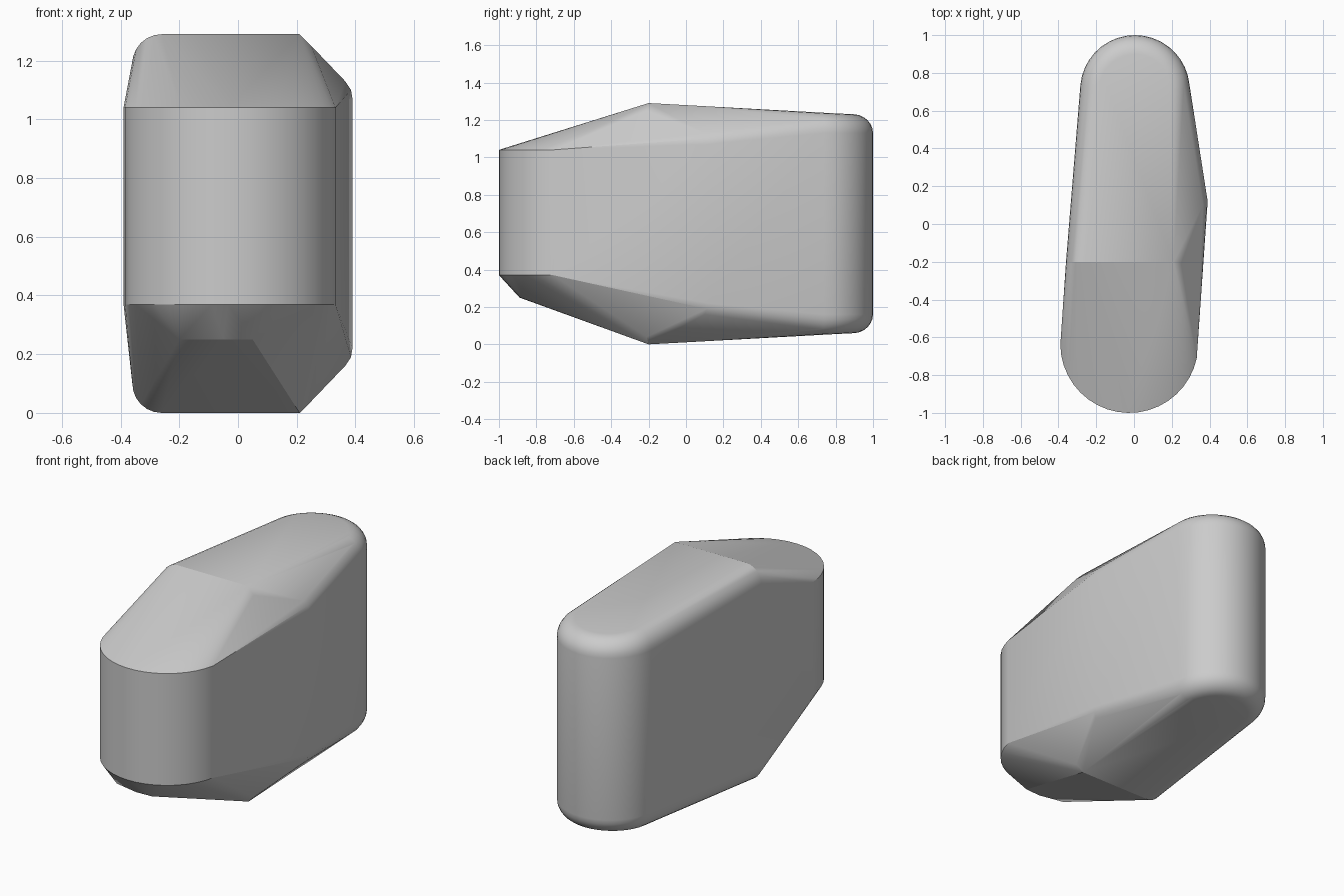
import bpy, bmesh, math
from math import sin, cos, radians, pi

cube = bpy.data.objects.get("Cube")
if cube:
    bpy.data.objects.remove(cube, do_unlink=True)

HEIGHT = 1.29


def arc(cx, cy, r, start, end, steps):
    """Points on a horizontal arc, angles in degrees."""
    for i in range(steps + 1):
        a = radians(start + (end - start) * i / steps)
        yield cx + r * cos(a), cy + r * sin(a)


def both(points, x, y, z):
    """Add a point and its copy on the lower half."""
    points.append((x, y, z))
    points.append((x, y, HEIGHT - z))


points = []

# Rounded front wall, flat rims at top and bottom
for x, y in arc(-0.025, -0.635, 0.365, 172, 348, 20):
    points.append((x, y, 1.04))
    points.append((x, y, 0.37))

# Small chin below the front wall
for x, y in ((-0.2, -0.86), (-0.05, -0.89), (0.05, -0.885)):
    points.append((x, y, 0.25))

# Rounded back with filleted upper and lower rims
FILLET = 0.1
for step in range(7):
    t = step / 6 * pi / 2
    for x, y in arc(0.005, 0.71, 0.29 - FILLET * (1 - cos(t)), -4, 184, 20):
        both(points, x, y, 1.13 + FILLET * sin(t) + (0.9 - y) * 0.05 * sin(t))

# Cross ridge, rounded on one side and chamfered on the other
for step in range(7):
    t = step / 6 * pi / 2
    both(points, -0.26 - 0.1 * cos(t), -0.2, 1.19 + 0.1 * sin(t))
both(points, 0.21, -0.2, HEIGHT)
both(points, 0.25, -0.21, 1.25)

# Bulge at the widest point of the flank
both(points, 0.365, 0.1, 1.13)
both(points, 0.385, 0.11, 1.1)
both(points, 0.39, 0.12, 1.07)

# Wrap the outline points in one convex shell
bm = bmesh.new()
for p in points:
    bm.verts.new(p)
bmesh.ops.remove_doubles(bm, verts=bm.verts[:], dist=0.002)
bmesh.ops.convex_hull(bm, input=bm.verts[:])
bmesh.ops.delete(bm, geom=[v for v in bm.verts if not v.link_faces], context='VERTS')
bmesh.ops.dissolve_limit(bm, angle_limit=radians(1), verts=bm.verts[:], edges=bm.edges[:])
bmesh.ops.recalc_face_normals(bm, faces=bm.faces[:])
mesh = bpy.data.meshes.new("rounded_body")
bm.to_mesh(mesh)
bm.free()

body = bpy.data.objects.new("rounded_body", mesh)
bpy.context.scene.collection.objects.link(body)

# Plain grey surface
grey = bpy.data.materials.new("light_grey")
grey.use_nodes = True
color = (0.6, 0.6, 0.6, 1)
grey.diffuse_color = color
grey.node_tree.nodes["Principled BSDF"].inputs["Base Color"].default_value = color
mesh.materials.append(grey)

bpy.ops.object.select_all(action='DESELECT')
body.select_set(True)
bpy.context.view_layer.objects.active = body
bpy.ops.object.shade_smooth_by_angle(angle=radians(18))
